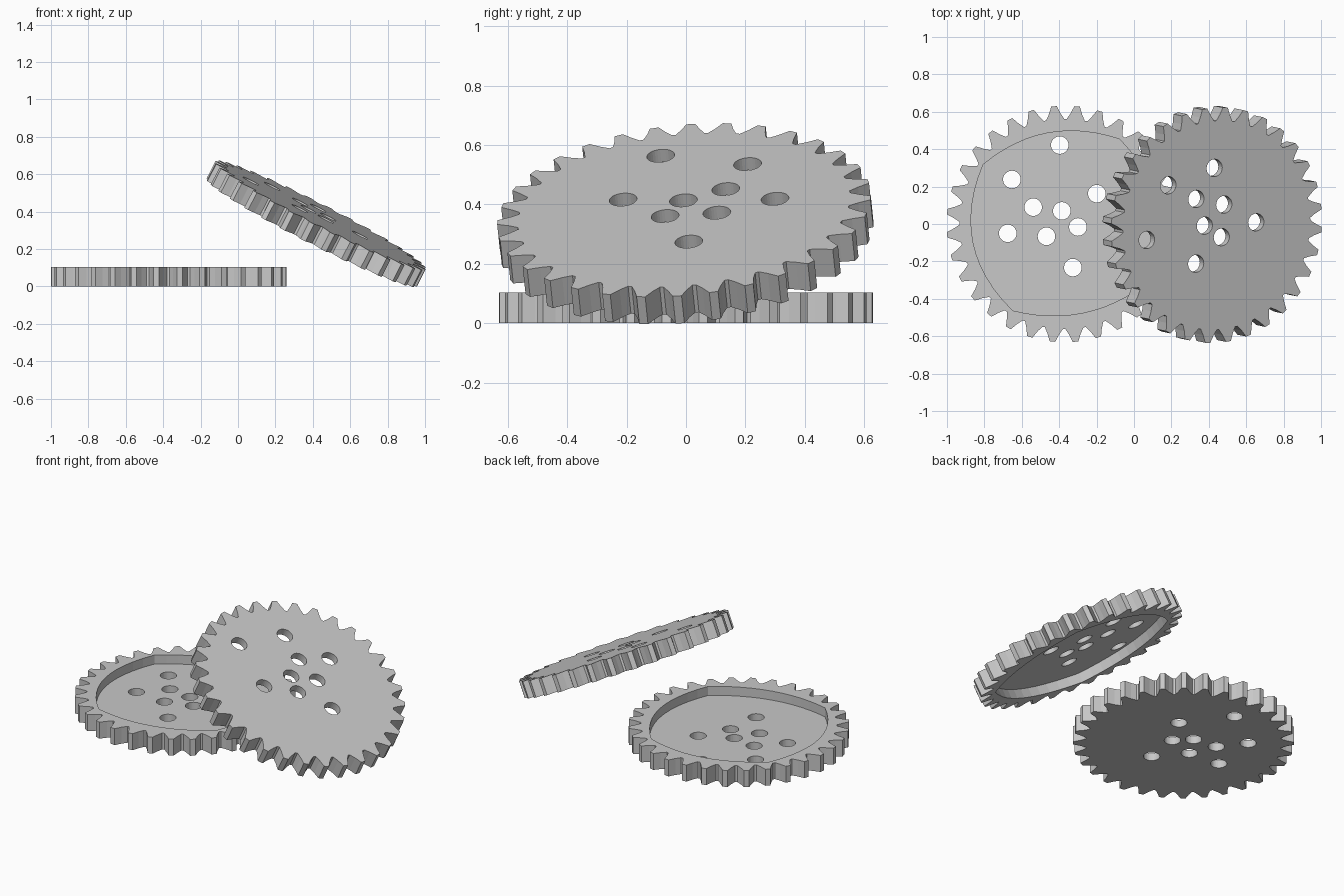
import bpy, bmesh, math
from mathutils import Matrix, Vector

if "Cube" in bpy.data.objects:
    bpy.data.objects.remove(bpy.data.objects["Cube"])

TEETH, TIP, ROOT, HALF = 32, 0.632, 0.562, 0.052
PHASE = math.radians(84)

grey = bpy.data.materials.new("grey plastic")
grey.diffuse_color = (0.58, 0.58, 0.58, 1)
grey.use_nodes = True
grey.node_tree.nodes["Principled BSDF"].inputs["Base Color"].default_value = grey.diffuse_color


def polar(r, a):
    return (r * math.cos(a), r * math.sin(a))


def prisms(name, outlines, z0, z1, matrix):
    """Object made of one vertical prism per outline."""
    bm = bmesh.new()
    for pts in outlines:
        face = bm.faces.new([bm.verts.new((x, y, z0)) for x, y in pts])
        ext = bmesh.ops.extrude_face_region(bm, geom=[face])
        verts = [v for v in ext["geom"] if isinstance(v, bmesh.types.BMVert)]
        bmesh.ops.translate(bm, verts=verts, vec=(0, 0, z1 - z0))
    bmesh.ops.recalc_face_normals(bm, faces=bm.faces)
    mesh = bpy.data.meshes.new(name)
    bm.to_mesh(mesh)
    bm.free()
    mesh.materials.append(grey)
    ob = bpy.data.objects.new(name, mesh)
    ob.matrix_world = matrix
    bpy.context.collection.objects.link(ob)
    return ob


# Toothed outline: tapered teeth with slightly bulged flanks
pitch = 2 * math.pi / TEETH
tooth = [(-0.44, ROOT), (-0.27, 0.592), (-0.12, TIP),
         (0.12, TIP), (0.27, 0.592), (0.44, ROOT)]
gear_outline = [polar(r, PHASE + (k + f) * pitch) for k in range(TEETH) for f, r in tooth]

# Recess outline: four corners joined by bowed sides
corners = [Vector(polar(0.54, math.radians(a))) for a in (57, 144, 239, 324)]
recess_outline = []
for i, a in enumerate(corners):
    b = corners[(i + 1) % 4]
    out = ((a + b) / 2).normalized()
    bow = (0.495, 0.50, 0.485, 0.50)[i] - ((a + b) / 2).length
    for s in range(12):
        t = s / 12
        p = a.lerp(b, t) + out * bow * 4 * t * (1 - t)
        recess_outline.append((p.x, p.y))

# Round through holes
hole_centres = [(-0.027, 0.422), (-0.283, 0.238), (-0.169, 0.09), (0.171, 0.162),
                (-0.016, 0.07), (0.07, -0.016), (-0.098, -0.066), (-0.305, -0.05),
                (0.043, -0.233)]
hole_outlines = [[(x + 0.047 * math.cos(a), y + 0.047 * math.sin(a))
                  for a in (2 * math.pi * k / 32 for k in range(32))]
                 for x, y in hole_centres]


def gear(name, matrix):
    body = prisms(name, [gear_outline], -HALF, HALF, matrix)
    cutters = [prisms(name + "_recess_cutter", [recess_outline], -0.005, 0.2, matrix),
               prisms(name + "_hole_cutter", hole_outlines, -0.2, 0.2, matrix)]
    for c in cutters:
        c.hide_render = True
        c.hide_set(True)
        mod = body.modifiers.new(c.name, 'BOOLEAN')
        mod.object = c
        mod.operation = 'DIFFERENCE'
        mod.solver = 'EXACT'


# Flat gear with its recess facing up
gear("lower_gear", Matrix.Translation((-0.37, 0, HALF)))

# Tilted gear, flipped so its recess faces down, leaning right and to the front
flip = Matrix.Rotation(math.pi, 4, Vector((*polar(1, math.radians(142.2)), 0)))
gear("tilted_gear", Matrix.Translation((0.418, -0.002, 0.335))
     @ Matrix.Rotation(math.radians(27.1), 4, 'Y')
     @ Matrix.Rotation(math.radians(5.3), 4, 'X') @ flip)
